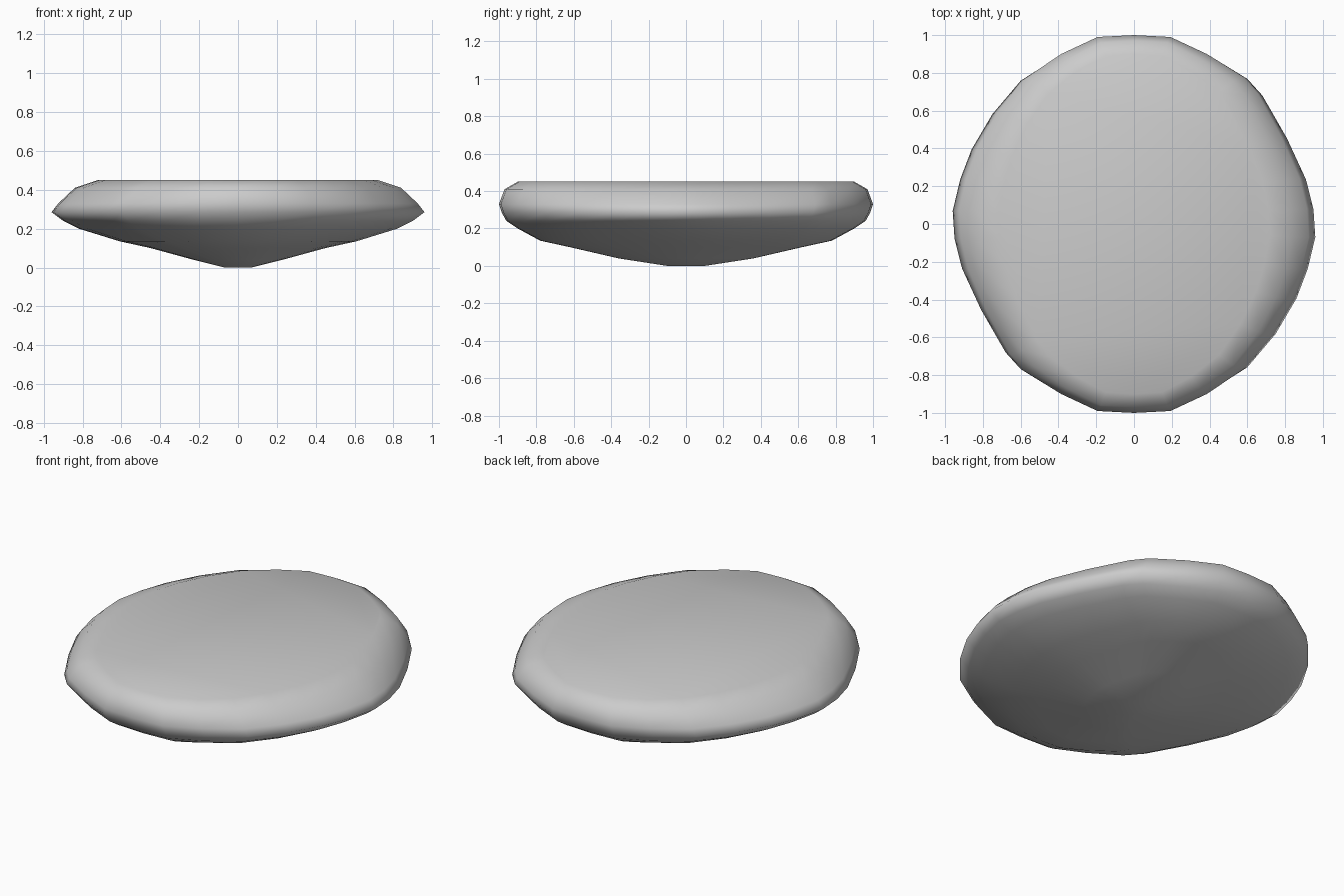
import bpy, bmesh

if "Cube" in bpy.data.objects:
    bpy.data.objects.remove(bpy.data.objects["Cube"])

# Half of the plan outline; the other half is the same turned 180 degrees
half = [(.96, -.07), (.95, .08), (.91, .24), (.81, .46), (.68, .69), (.60, .78),
        (.40, .90), (.20, .99), (0, 1), (-.20, .99), (-.40, .90), (-.60, .77),
        (-.75, .59), (-.86, .40), (-.92, .24)]
outline = half + [(-x, -y) for x, y in half]

# Height, half width and half depth of each level, from keel to flat top
levels = [(0, .07, .10), (.04, .23, .36), (.10, .45, .62), (.135, .61, .78),
          (.20, .82, .90), (.24, .90, .96), (.285, .96, .985), (.33, .925, 1.0),
          (.41, .84, .97), (.45, .72, .90)]

# Loft the levels into one closed stone
bm = bmesh.new()
rings = [[bm.verts.new((x * rx / .96, y * ry, z)) for x, y in outline]
         for z, rx, ry in levels]
n = len(outline)
for low, high in zip(rings, rings[1:]):
    for i in range(n):
        j = (i + 1) % n
        bm.faces.new((low[i], low[j], high[j], high[i]))
bm.faces.new(rings[0][::-1])
bm.faces.new(rings[-1])
for f in bm.faces:
    f.smooth = True
bmesh.ops.recalc_face_normals(bm, faces=bm.faces)

mesh = bpy.data.meshes.new("flat_stone")
bm.to_mesh(mesh)
bm.free()
stone = bpy.data.objects.new("flat_stone", mesh)
bpy.context.collection.objects.link(stone)
